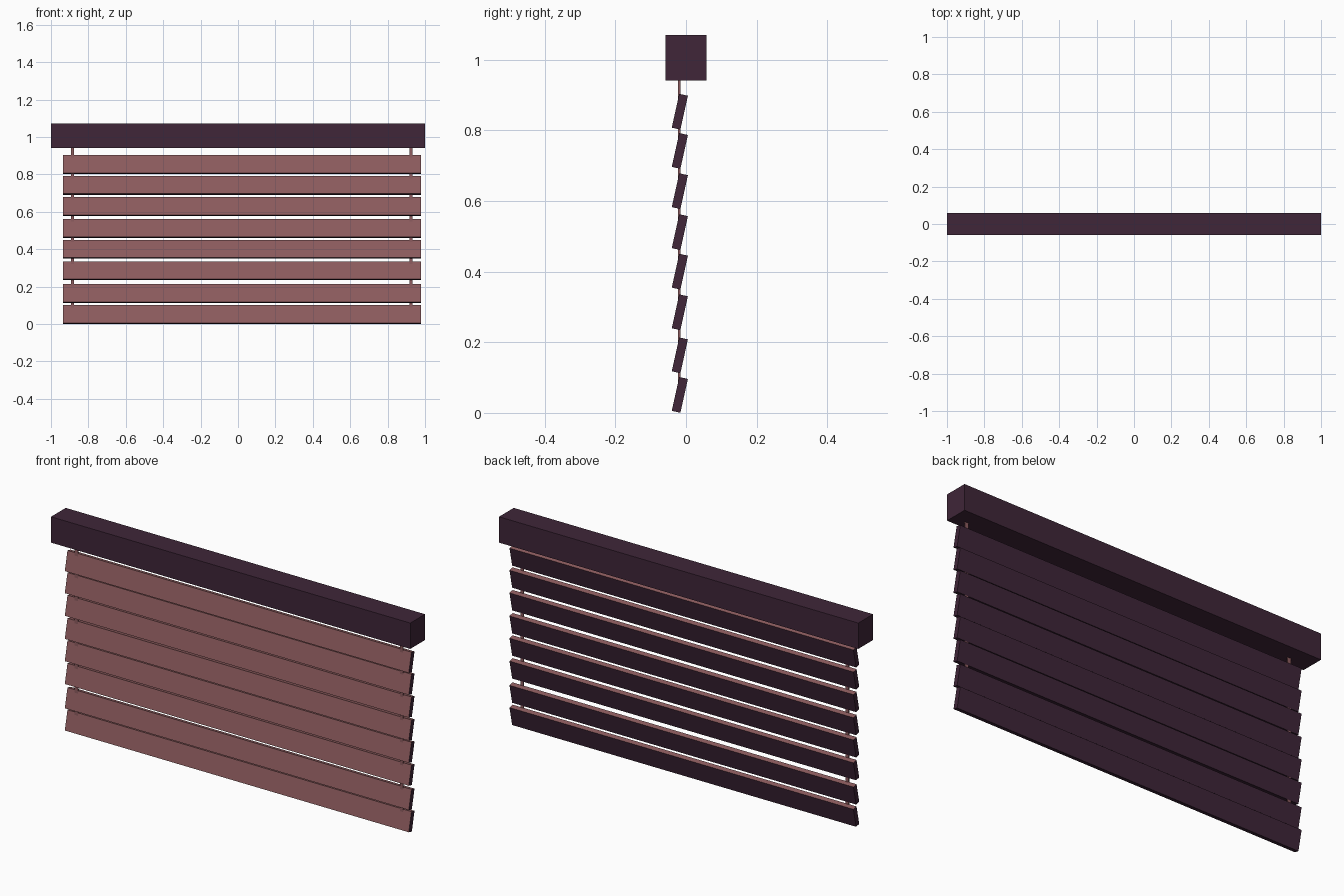
import bpy
import math

if "Cube" in bpy.data.objects:
    bpy.data.objects.remove(bpy.data.objects["Cube"])


def material(name, rgb):
    m = bpy.data.materials.new(name)
    m.diffuse_color = (*rgb, 1)
    m.use_nodes = True
    m.node_tree.nodes["Principled BSDF"].inputs["Base Color"].default_value = m.diffuse_color
    return m


dark = material("dark plum", (0.050, 0.019, 0.040))
pink = material("dusty rose", (0.270, 0.108, 0.115))


def box(name, centre, size, mats, tilt=0):
    bpy.ops.mesh.primitive_cube_add(size=1)
    ob = bpy.context.object
    ob.name = name
    for v in ob.data.vertices:
        v.co = [c * s for c, s in zip(v.co, size)]
    ob.data.update()
    ob.location = centre
    ob.rotation_euler.x = tilt
    for m in mats:
        ob.data.materials.append(m)
    return ob


# Headrail
box("headrail", (0, 0, 1.006), (2, 0.117, 0.13), [dark])

# Tilted slats: rose on the front and top edge, plum elsewhere
slat_heights = [0.051, 0.163, 0.285, 0.400, 0.512, 0.628, 0.742, 0.853]
for i, z in enumerate(slat_heights):
    slat = box(f"slat_{i + 1}", (0.0215, -0.0175, z), (1.915, 0.025, 0.0982),
               [dark, pink], math.radians(-12.5))
    for p in slat.data.polygons:
        if p.normal.y < -0.5 or p.normal.z > 0.5:
            p.material_index = 1

# Ladder cords running through the slats
for side, x in (("left", -0.885), ("right", 0.925)):
    box(f"cord_{side}", (x, -0.019, 0.5), (0.018, 0.006, 0.9), [pink])
